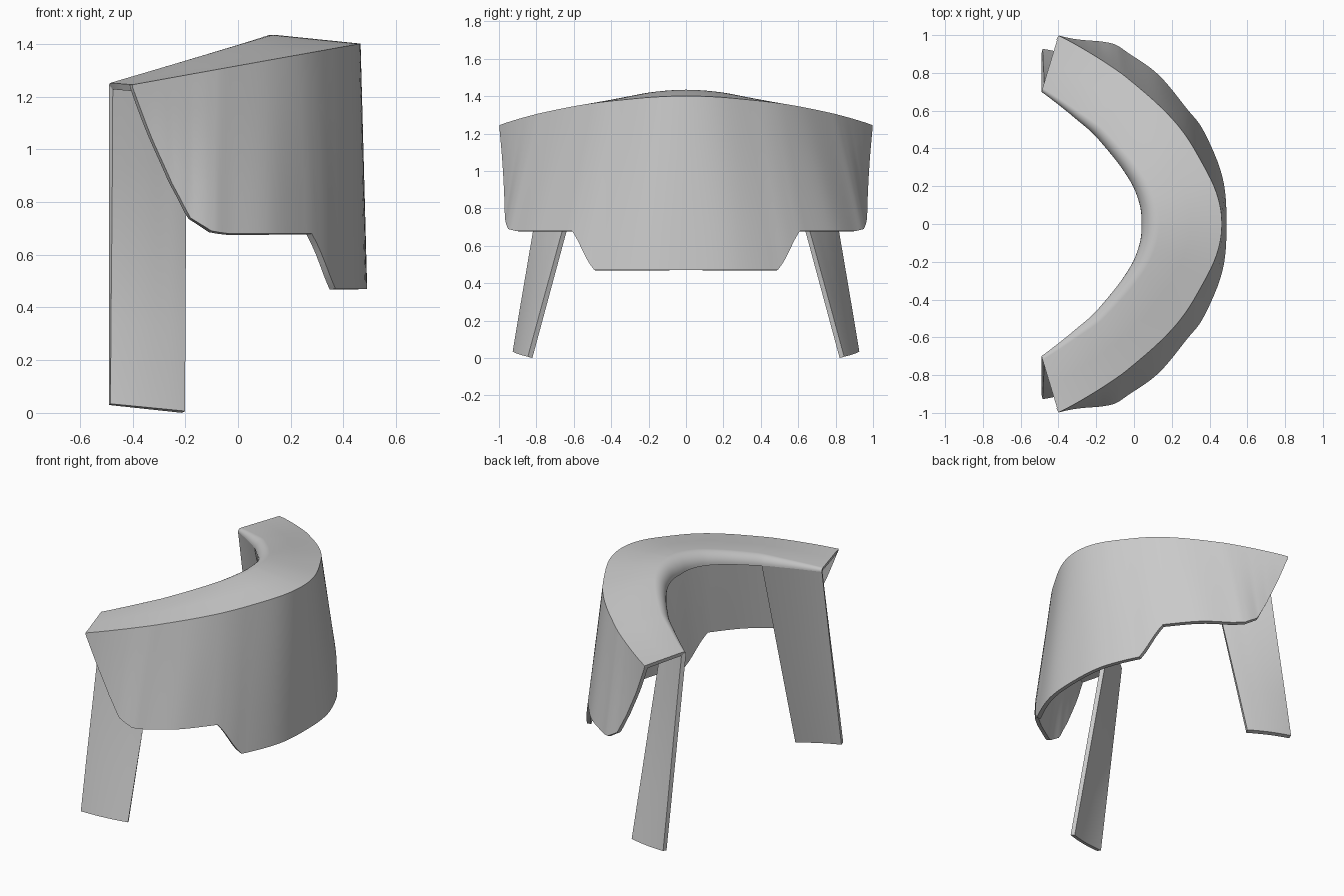
import bpy
from mathutils import Vector

if "Cube" in bpy.data.objects:
    bpy.data.objects.remove(bpy.data.objects["Cube"])

# Half profile from centre back to arm tip: rim outer (x,y), shell lower edge (x,y,z), rim inner (x,y)
KEYS = [
    (.465, 0, .49, 0, .47, .04, 0),
    (.435, .17, .468, .25, .47, .035, .08),
    (.34, .36, .37, .49, .47, .01, .165),
    (.25, .50, .28, .61, .68, -.025, .235),
    (.13, .63, .13, .79, .68, -.09, .33),
    (-.03, .768, -.03, .905, .68, -.19, .45),
    (-.10, .82, -.10, .95, .69, -.24, .50),
    (-.18, .873, -.18, .967, .74, -.30, .55),
    (-.26, .922, -.25, .972, .87, -.36, .60),
    (-.33, .962, -.33, .982, 1.05, -.43, .655),
    (-.40, .998, -.40, .998, 1.235, -.49, .70),
]
N = len(KEYS) - 1
STEP = 6
LEG_START = 5.4


def key(i, c):
    if i < 0:
        return KEYS[-i][c] * (-1 if c in (1, 3, 6) else 1)
    if i > N:
        return 2 * KEYS[N][c] - KEYS[2 * N - i][c]
    return KEYS[i][c]


def smooth(t, c):
    i = min(int(t), N - 1)
    f = t - i
    a, b, d, e = (key(i + k, c) for k in (-1, 0, 1, 2))
    return 0.5 * (2 * b + (d - a) * f + (2 * a - 5 * b + 4 * d - e) * f * f
                  + (3 * b - a - 3 * d + e) * f ** 3)


def linear(t, c):
    i = min(int(t), N - 1)
    return key(i, c) + (key(i + 1, c) - key(i, c)) * (t - i)


def outer(t):
    x = smooth(t, 0)
    return Vector((x, smooth(t, 1), 1.245 + .18 * (x + .4)))


def shell_column(t):
    top = outer(t)
    low = Vector((smooth(t, 2), smooth(t, 3), linear(t, 4)))
    return [top.lerp(low, j / 4) for j in range(5)]


def rim_column(t):
    from math import sin, cos, pi
    o = outer(t)
    edge = Vector((smooth(t, 5), smooth(t, 6), 0))
    out = Vector((o.x - edge.x, o.y - edge.y, 0)).normalized()
    r = .095 - .075 * t / N
    ridge = edge + out * r
    z = 1.25 + .295 * (ridge.x + .49)
    ridge.z = z
    col = [o, o.lerp(ridge, .5)]
    for k in range(9):
        a = k / 8 * pi / 2
        p = edge + out * r * (1 - sin(a))
        p.z = z - r * (1 - cos(a))
        col.append(p)
    return col


def leg_column(t):
    top = rim_column(t)[-1]
    u = (top.x + .21) / -.28
    foot = Vector((top.x, .82 + .08 * u + .04 * u * (1 - u), .03 * u))
    return [top.lerp(foot, j / 4) for j in range(5)]


def sheet(name, columns, thickness, offset, mirror=False):
    rows = len(columns[0])
    verts = [p for col in columns for p in col]
    faces = [(i * rows + j, (i + 1) * rows + j, (i + 1) * rows + j + 1, i * rows + j + 1)
             for i in range(len(columns) - 1) for j in range(rows - 1)]
    me = bpy.data.meshes.new(name)
    me.from_pydata(verts, [], faces)
    ob = bpy.data.objects.new(name, me)
    bpy.context.collection.objects.link(ob)
    s = ob.modifiers.new("thickness", 'SOLIDIFY')
    s.thickness, s.offset = thickness, offset
    if mirror:
        m = ob.modifiers.new("mirror", 'MIRROR')
        m.use_axis = (False, True, False)
        m.use_clip = False
    bpy.ops.object.select_all(action='DESELECT')
    bpy.context.view_layer.objects.active = ob
    ob.select_set(True)
    for mod in list(ob.modifiers):
        bpy.ops.object.modifier_apply(modifier=mod.name)
    bpy.ops.object.shade_smooth_by_angle(angle=.6)
    return ob


def both_sides(column):
    cols = []
    for i in range(-N * STEP, N * STEP + 1):
        side = -1 if i < 0 else 1
        cols.append([Vector((p.x, p.y * side, p.z)) for p in column(abs(i) / STEP)])
    return cols


# Curved back shell with stepped lower edge
sheet("back_shell", both_sides(shell_column), .025, 1)
# Top rim with rolled inner edge
sheet("top_rim", both_sides(rim_column), .025, -1)
# Splayed front legs growing from the rolled edge
M = 20
sheet("front_legs", [leg_column(LEG_START + (N - LEG_START) * i / M) for i in range(M + 1)],
      .028, -1, mirror=True)
